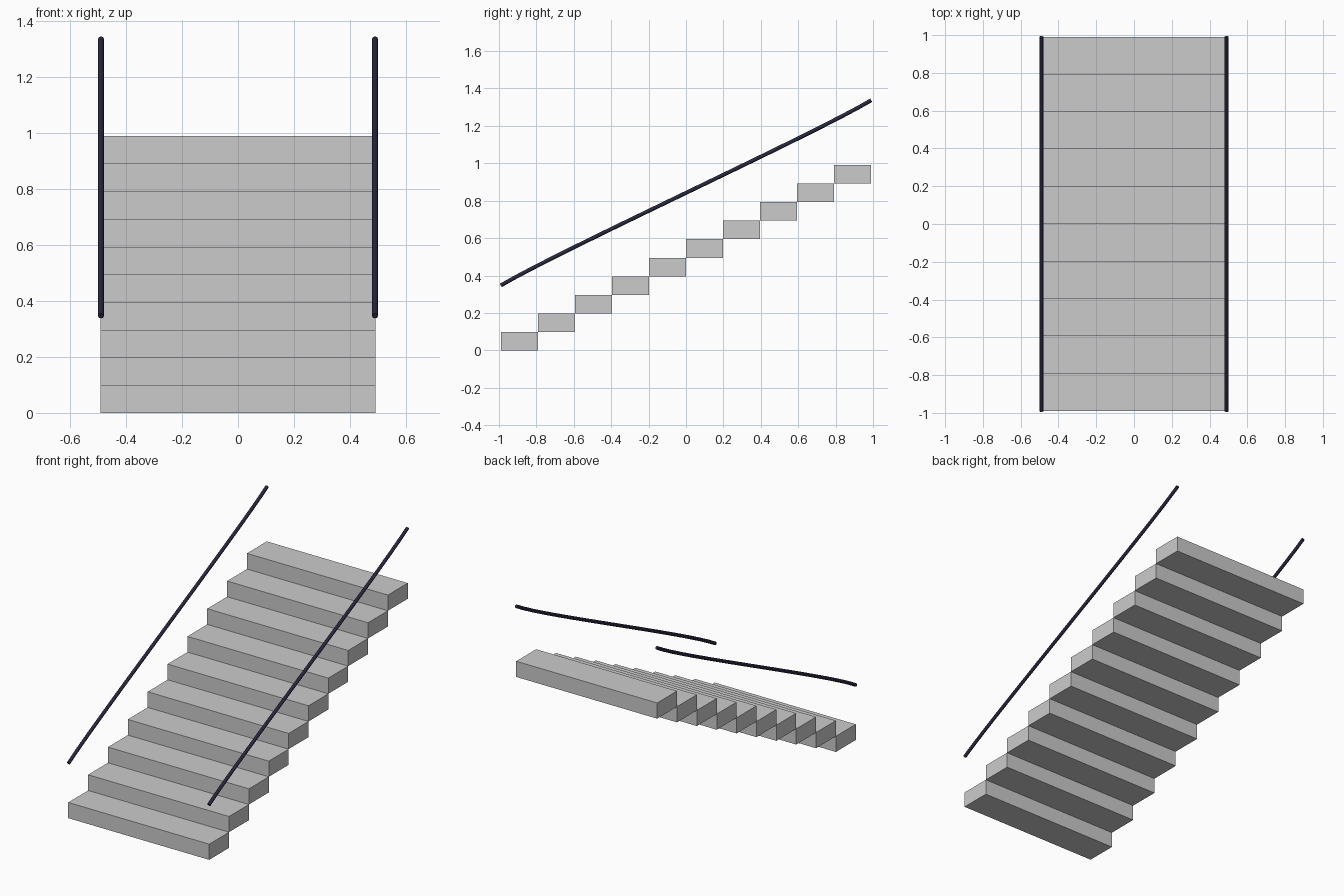
import bpy
from mathutils import Vector

if "Cube" in bpy.data.objects:
    bpy.data.objects.remove(bpy.data.objects["Cube"])

STEPS, HALF_W, HALF_L = 10, 0.492, 0.99
DEPTH, RISE = 2 * HALF_L / STEPS, 0.099
RAIL_LIFT, RAIL_R = 0.347, 0.0105

rail_mat = bpy.data.materials.new("dark_rubber")
rail_mat.diffuse_color = (0.02, 0.02, 0.05, 1)
rail_mat.use_nodes = True
rail_mat.node_tree.nodes["Principled BSDF"].inputs["Base Color"].default_value = rail_mat.diffuse_color

# Steps: a stair of equal blocks touching along their edges
for i in range(STEPS):
    bpy.ops.mesh.primitive_cube_add(
        size=1, location=(0, -HALF_L + (i + 0.5) * DEPTH, (i + 0.5) * RISE))
    step = bpy.context.object
    step.name = f"step_{i + 1}"
    step.scale = (2 * HALF_W, DEPTH, RISE)
    bpy.ops.object.transform_apply(location=False, rotation=False, scale=True)


# Handrail: thin tube whose ends are slightly steeper than its middle
def handrail(name, x):
    curve = bpy.data.curves.new(name, "CURVE")
    curve.dimensions = "3D"
    curve.bevel_depth = RAIL_R
    curve.bevel_resolution = 4
    curve.resolution_u = 16
    curve.use_fill_caps = True
    spline = curve.splines.new("BEZIER")
    spline.bezier_points.add(1)
    lean = Vector((0, 0.3, 0.18))
    ends = (Vector((x, -HALF_L, RAIL_LIFT)),
            Vector((x, HALF_L, RAIL_LIFT + STEPS * RISE)))
    for point, co in zip(spline.bezier_points, ends):
        point.handle_left_type = point.handle_right_type = "FREE"
        point.co = co
        point.handle_left = co - lean
        point.handle_right = co + lean
    curve.materials.append(rail_mat)
    bpy.context.collection.objects.link(bpy.data.objects.new(name, curve))


handrail("left_handrail", -0.49)
handrail("right_handrail", 0.49)
